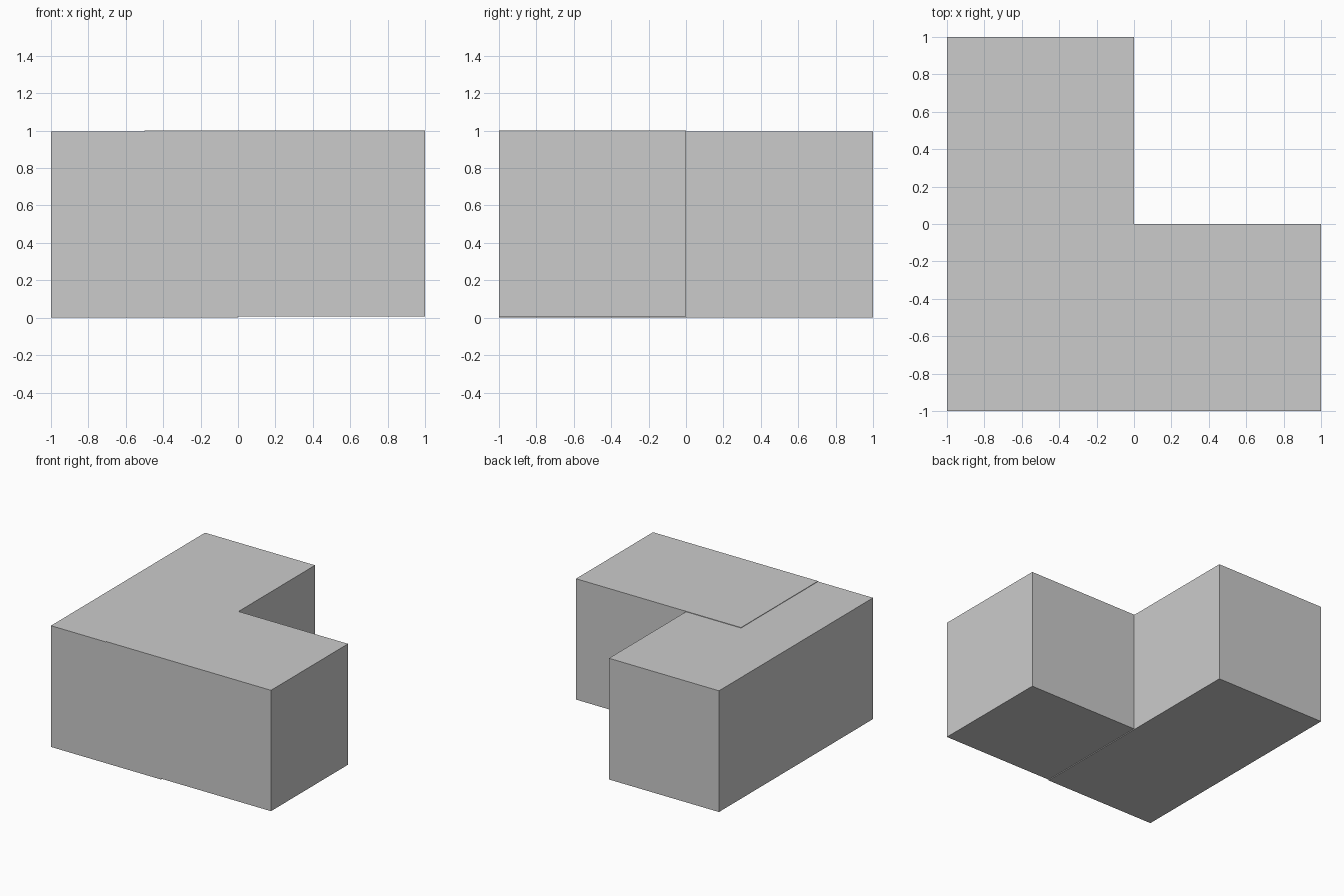
import bpy

if "Cube" in bpy.data.objects:
    bpy.data.objects.remove(bpy.data.objects["Cube"])


def box(name, x, y, z):
    """Add a box spanning the given (min, max) ranges."""
    spans = (x, y, z)
    centre = [(a + b) / 2 for a, b in spans]
    bpy.ops.mesh.primitive_cube_add(size=1, location=centre)
    obj = bpy.context.object
    obj.name = name
    obj.scale = [b - a for a, b in spans]
    bpy.ops.object.transform_apply(location=False, rotation=False, scale=True)
    return obj


# Long block running front to back, resting on the ground
box("long_block", (-1, 0), (-1, 1), (0, 0.996))

# Side block overlapping the long block, set very slightly higher
box("side_block", (-0.5, 1), (-1, 0), (0.007, 1))
